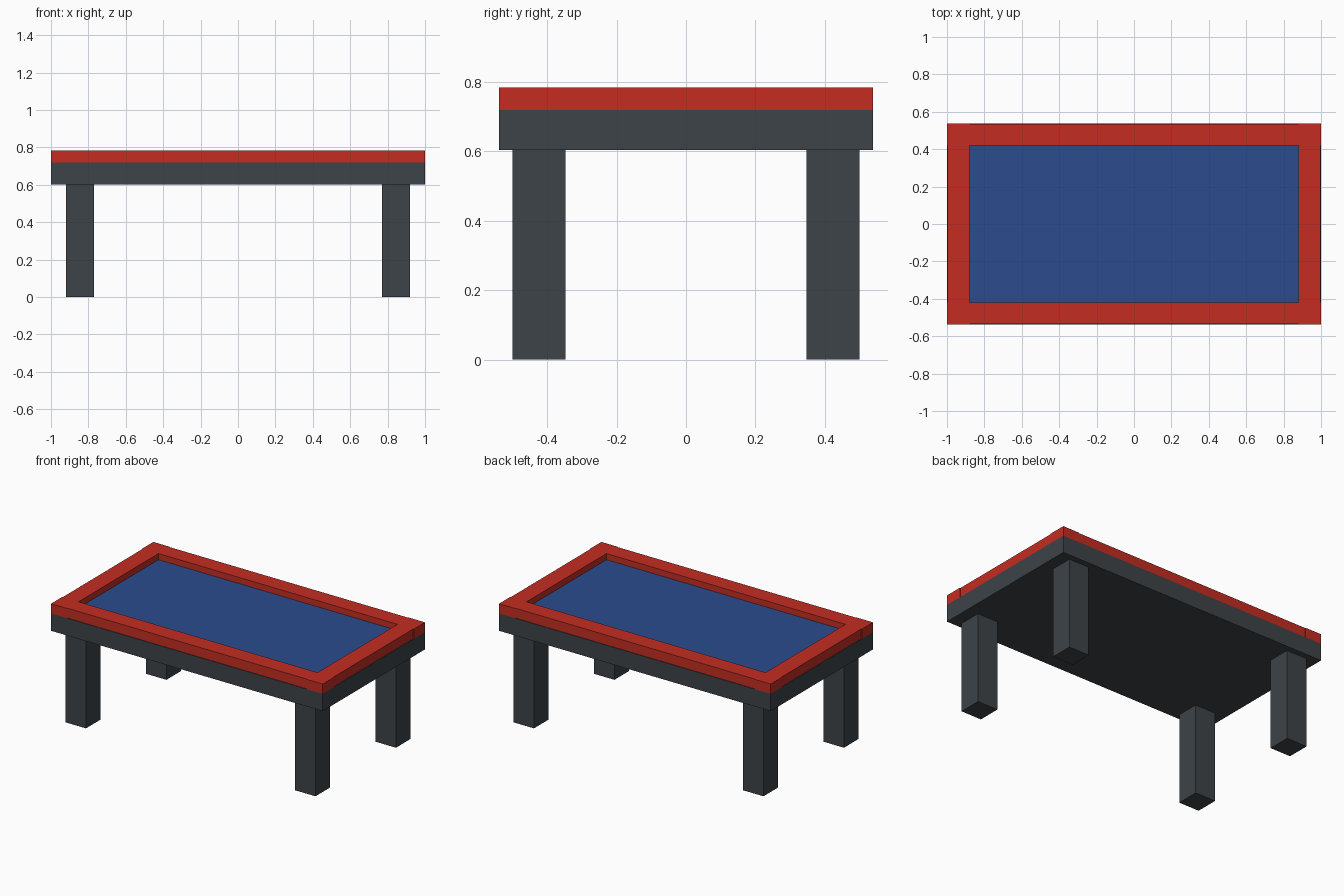
import bpy

if "Cube" in bpy.data.objects:
    bpy.data.objects.remove(bpy.data.objects["Cube"])


def material(name, rgb):
    m = bpy.data.materials.new(name)
    m.diffuse_color = (*rgb, 1.0)
    m.use_nodes = True
    m.node_tree.nodes["Principled BSDF"].inputs["Base Color"].default_value = m.diffuse_color
    return m


red = material("red rail", (0.55, 0.026, 0.016))
blue = material("blue cloth", (0.025, 0.072, 0.27))
grey = material("dark grey", (0.047, 0.056, 0.066))


def box(name, lo, hi, mat):
    """Box between two opposite corners."""
    (x0, y0, z0), (x1, y1, z1) = lo, hi
    bpy.ops.mesh.primitive_cube_add(
        size=1, location=((x0 + x1) / 2, (y0 + y1) / 2, (z0 + z1) / 2))
    o = bpy.context.object
    o.name = name
    o.scale = (x1 - x0, y1 - y0, z1 - z0)
    bpy.ops.object.transform_apply(location=False, rotation=False, scale=True)
    o.data.materials.append(mat)
    return o


X, Y = 1.0, 0.538            # outer half size
IX, IY = 0.88, 0.42          # inner half size of the rim
BOTTOM, RIM, TOP = 0.603, 0.718, 0.783
STEP = 0.004                 # rails sit slightly behind the corner blocks

# Table body and playing surface
box("table_body", (-X, -Y, BOTTOM), (X, Y, RIM), grey)
box("cloth", (-IX, -IY, RIM), (IX, IY, 0.742), blue)

# Legs and rim corner blocks
for sx, side in ((-1, "left"), (1, "right")):
    for sy, end in ((-1, "front"), (1, "back")):
        xs, ys = sorted((sx * 0.77, sx * 0.92)), sorted((sy * 0.347, sy * 0.499))
        box(f"{end}_{side}_leg", (xs[0], ys[0], 0), (xs[1], ys[1], BOTTOM), grey)
        xs, ys = sorted((sx * IX, sx * X)), sorted((sy * IY, sy * Y))
        box(f"{end}_{side}_corner", (xs[0], ys[0], RIM), (xs[1], ys[1], TOP), red)

# Rails between the corner blocks
for s, end, side in ((-1, "front", "left"), (1, "back", "right")):
    ys = sorted((s * IY, s * (Y - STEP)))
    box(f"{end}_rail", (-IX, ys[0], RIM), (IX, ys[1], TOP), red)
    xs = sorted((s * IX, s * (X - STEP)))
    box(f"{side}_rail", (xs[0], -IY, RIM), (xs[1], IY, TOP), red)
